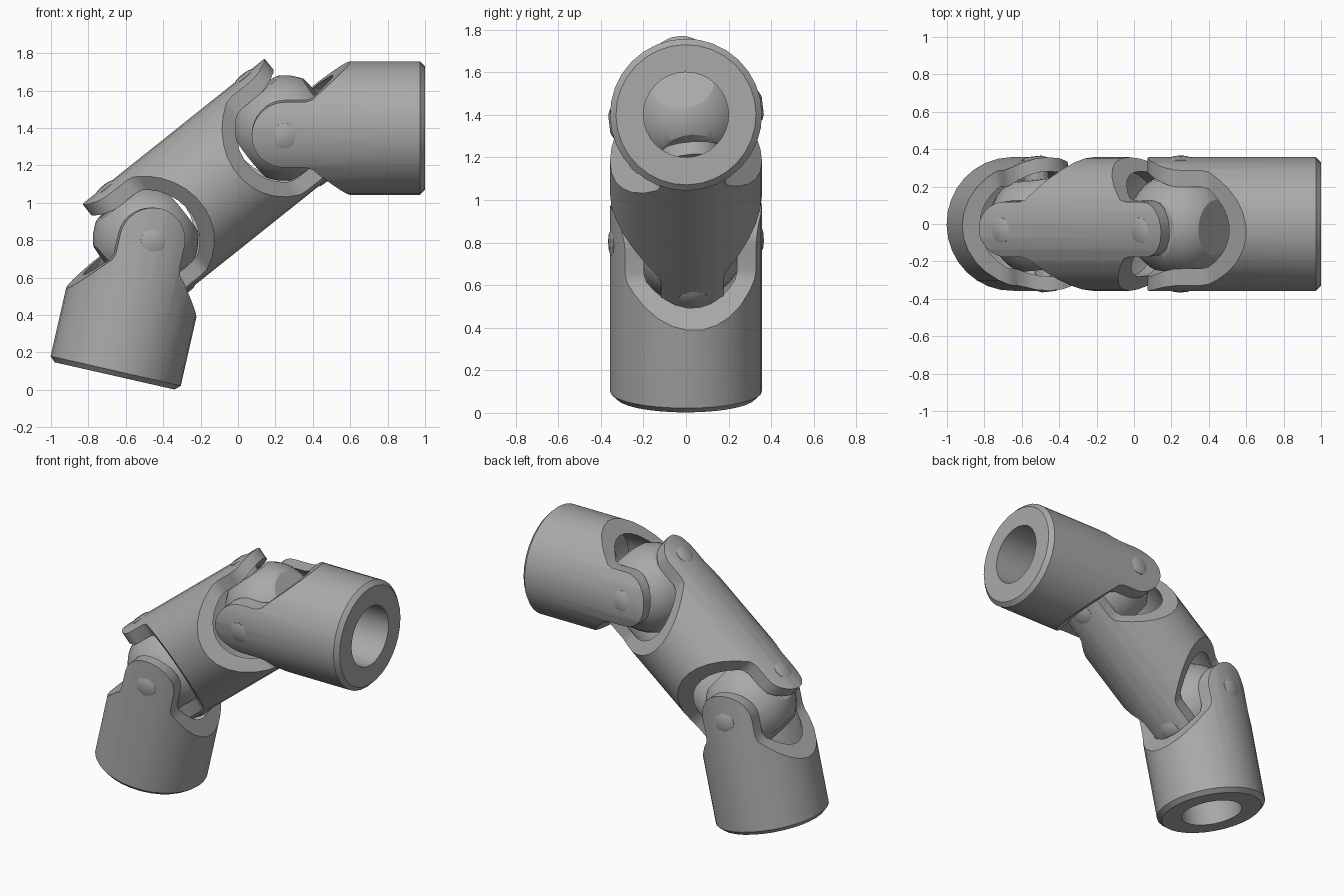
import bpy, bmesh, math
from mathutils import Matrix, Vector

if "Cube" in bpy.data.objects:
    bpy.data.objects.remove(bpy.data.objects["Cube"])

steel = bpy.data.materials.new("grey steel")
steel.use_nodes = True
GREY = (0.4, 0.4, 0.4, 1)
steel.diffuse_color = GREY
steel.node_tree.nodes["Principled BSDF"].inputs["Base Color"].default_value = GREY

R, POCKET, BORE = 0.357, 0.282, 0.2    # barrel, ball pocket and shaft bore radii
HALF, YOKE_END = 0.475, 0.751          # joint to mid-point, joint to yoke end


def make(name, bm):
    bmesh.ops.remove_doubles(bm, verts=bm.verts, dist=1e-5)
    bmesh.ops.recalc_face_normals(bm, faces=bm.faces)
    me = bpy.data.meshes.new(name)
    bm.to_mesh(me)
    bm.free()
    me.materials.append(steel)
    ob = bpy.data.objects.new(name, me)
    bpy.context.collection.objects.link(ob)
    return ob


def lathe(name, profile, segs=32):
    """Revolve (axial, radius) points around local X and cap both ends."""
    bm = bmesh.new()
    rings = []
    for x, r in profile:
        turn = [2 * math.pi * (i + 0.5) / segs for i in range(segs)]
        rings.append([bm.verts.new((x, r * math.cos(t), r * math.sin(t))) for t in turn])
    for a, b in zip(rings, rings[1:]):
        for i in range(segs):
            j = (i + 1) % segs
            bm.faces.new((a[i], a[j], b[j], b[i]))
    bm.faces.new(rings[0])
    bm.faces.new(rings[-1])
    return make(name, bm)


def prism(name, outline, depth):
    """Extrude an (x, z) outline along local Y, both ways."""
    bm = bmesh.new()
    face = bm.faces.new([bm.verts.new((x, -depth, z)) for x, z in outline])
    new = bmesh.ops.extrude_face_region(bm, geom=[face])["geom"]
    moved = [v for v in new if isinstance(v, bmesh.types.BMVert)]
    bmesh.ops.translate(bm, verts=moved, vec=(0, 2 * depth, 0))
    return make(name, bm)


def cut(ob, tool, operation):
    mod = ob.modifiers.new("cut", "BOOLEAN")
    mod.operation, mod.object, mod.solver = operation, tool, "EXACT"
    deps = bpy.context.evaluated_depsgraph_get()
    me = bpy.data.meshes.new_from_object(ob.evaluated_get(deps))
    ob.modifiers.clear()
    ob.data = me
    bpy.data.objects.remove(tool)


def frame(origin, x, y):
    x, y = x.normalized(), y.normalized()
    z = x.cross(y).normalized()
    y = z.cross(x)
    return Matrix.Translation(origin) @ Matrix((x, y, z)).transposed().to_4x4()


def finish(ob, matrix):
    ob.matrix_world = matrix
    bpy.ops.object.select_all(action="DESELECT")
    ob.select_set(True)
    bpy.context.view_layer.objects.active = ob
    bpy.ops.object.shade_smooth_by_angle(angle=math.radians(28))


def fork_edge(h):
    """Upper edge of a fork: round ear, straight cheek, sloped shoulder."""
    ear = [math.pi * (1 - i / 16) for i in range(9)]
    pts = [(h * math.cos(t), h * math.sin(t)) for t in ear]
    return pts + [(0.11, h), (0.15, h + 0.012), (0.18, h + 0.04),
                  (0.351, R), (0.4, R + 0.05)]


def mirrored(edge):
    return edge + [(x, -z) for x, z in reversed(edge) if abs(z) > 1e-6]


def build_yoke(name, matrix):
    yoke = lathe(name, [(-0.25, R), (YOKE_END - 0.027, R), (YOKE_END, R - 0.028)])
    outline = mirrored(fork_edge(0.176) + [(0.9, R + 0.05)])
    cut(yoke, prism("outline", outline, 0.6), "INTERSECT")
    cut(yoke, lathe("pocket", [(-0.5, POCKET), (0.38, POCKET), (0.42, BORE), (1, BORE)]),
        "DIFFERENCE")
    finish(yoke, matrix)


def build_middle(name, matrix):
    middle = lathe(name, [(-0.75, R), (0.75, R)])
    left = [(x - HALF, z) for x, z in fork_edge(0.148)]
    right = [(-x, z) for x, z in reversed(left)]
    cut(middle, prism("outline", mirrored(left + right), 0.6), "INTERSECT")
    for s in (-1, 1):
        profile = [(s * 0.9, POCKET), (s * (HALF - 0.37), POCKET), (s * (HALF - 0.4), 0.2)]
        cut(middle, lathe("pocket", profile), "DIFFERENCE")
    finish(middle, matrix)


def build_cross(name, matrix):
    # Ball with six flats
    steps = [math.pi * i / 16 for i in range(1, 16)]
    ball = lathe(name + "_ball", [(-0.283 * math.cos(t), 0.283 * math.sin(t)) for t in steps])
    f = 0.24
    cut(ball, prism("flats", [(-f, -f), (f, -f), (f, f), (-f, f)], f), "INTERSECT")
    finish(ball, matrix)
    # Two crossing pins with chamfered ends
    quarter = math.pi / 2
    for tag, axis in (("yoke", "Z"), ("middle", "Y")):
        pin = lathe(name + "_" + tag + "_pin",
                    [(-0.363, 0.042), (-0.352, 0.068), (0.352, 0.068), (0.363, 0.042)], 12)
        finish(pin, matrix @ Matrix.Rotation(quarter, 4, axis))


# Layout: bend per joint, and the slight roll of the pins
bend = math.radians(38.6)
roll = math.radians(6.8)
roll_mid = math.atan(math.tan(roll) * math.cos(bend))
along = Vector((math.cos(bend), 0, math.sin(bend)))
normal = Vector((-math.sin(bend), 0, math.cos(bend)))
front = Vector((0, -1, 0))
joint_right = Vector((0.249, 0, 1.4))
centre = joint_right - along * HALF
mid_pin = normal * math.cos(roll_mid) + front * math.sin(roll_mid)

build_middle("middle_link", frame(centre, along, mid_pin))
for side, s in (("right_end", 1), ("left_end", -1)):
    joint = centre + along * HALF * s
    axis = along * s * math.cos(bend) - normal * math.sin(bend)
    inward = -along * s * math.sin(bend) - normal * math.cos(bend)
    pin = front * math.cos(roll) + inward * math.sin(roll)
    build_yoke(side + "_yoke", frame(joint, axis, pin))
    build_cross(side + "_cross", frame(joint, pin.cross(mid_pin), pin))
